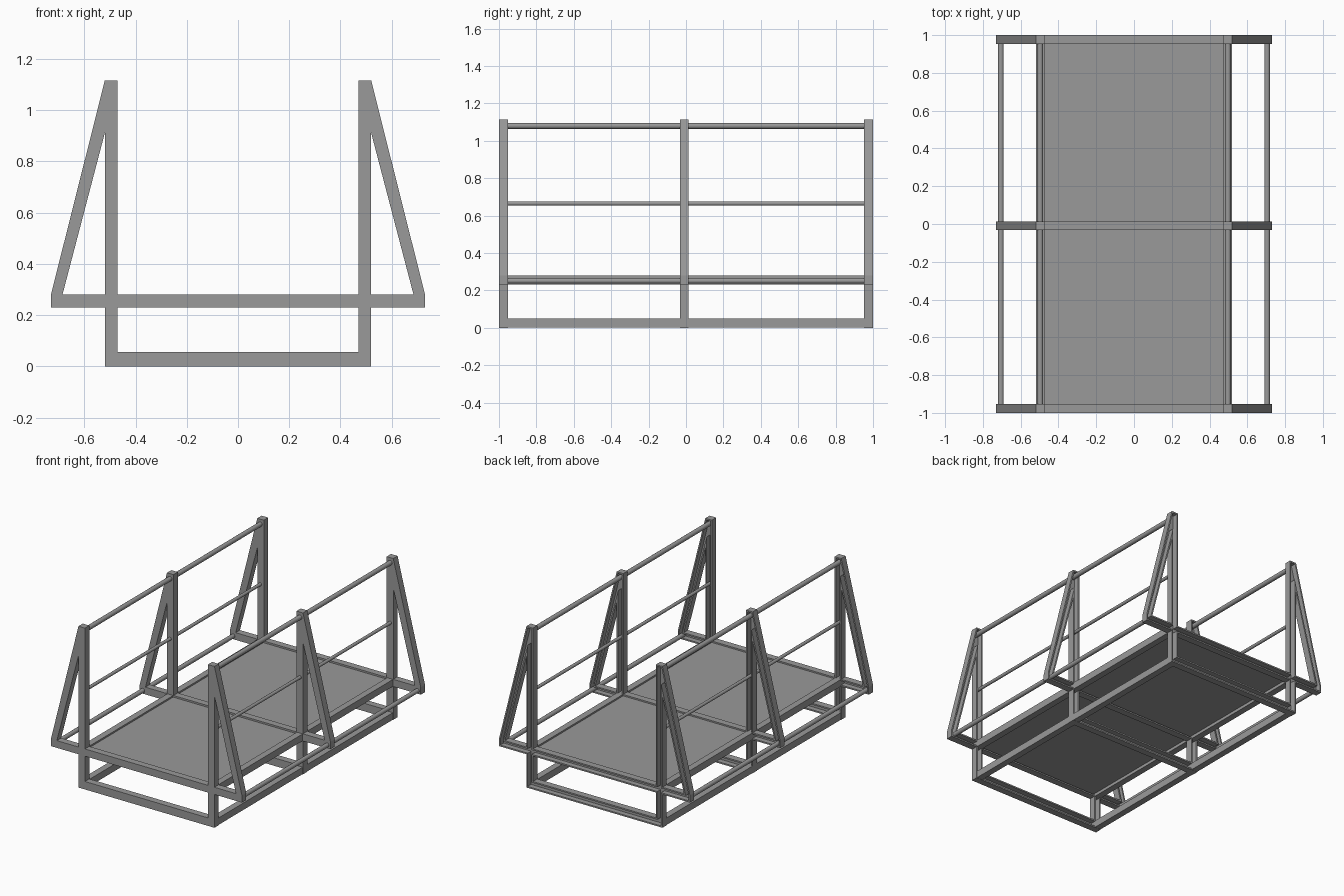
import bpy
import bmesh
from mathutils import Vector

cube = bpy.data.objects.get("Cube")
if cube:
    bpy.data.objects.remove(cube)

steel = bpy.data.materials.new("grey_steel")
steel.use_nodes = True
GREY = (0.32, 0.32, 0.32, 1)
steel.diffuse_color = GREY
steel.node_tree.nodes["Principled BSDF"].inputs["Base Color"].default_value = GREY

WALL = 0.01
DEPTH = 0.047


def finish(bm, name):
    mesh = bpy.data.meshes.new(name)
    bm.to_mesh(mesh)
    bm.free()
    mesh.materials.append(steel)
    obj = bpy.data.objects.new(name, mesh)
    bpy.context.collection.objects.link(obj)
    return obj


def mirrored(points):
    return points + [(-x, z) for x, z in reversed(points)]


def frame(name, y):
    """Open-backed channel frame: posts, braces and cross bars in one outline."""
    outline = mirrored([(0.47, 0.28), (0.47, 1.115), (0.52, 1.115), (0.73, 0.28),
                        (0.73, 0.23), (0.52, 0.23), (0.52, 0)])
    gap = [(0.52, 0.91), (0.685, 0.28), (0.52, 0.28)]
    window = mirrored([(0.47, 0.055), (0.47, 0.23)])
    bm = bmesh.new()
    for loop in (outline, gap, [(-x, z) for x, z in gap], window):
        verts = [bm.verts.new((x, y, z)) for x, z in loop]
        for a, b in zip(verts, verts[1:] + verts[:1]):
            bm.edges.new((a, b))
    bmesh.ops.triangle_fill(bm, use_beauty=True, edges=bm.edges[:], normal=(0, -1, 0))
    # Thicken the outline
    ext = bmesh.ops.extrude_face_region(bm, geom=bm.faces[:], use_keep_orig=True)
    moved = [v for v in ext["geom"] if isinstance(v, bmesh.types.BMVert)]
    bmesh.ops.translate(bm, verts=moved, vec=(0, DEPTH, 0))
    bmesh.ops.recalc_face_normals(bm, faces=bm.faces[:])
    # Hollow it from the back
    back = [f for f in bm.faces if f.normal.y > 0.9]
    bmesh.ops.inset_region(bm, faces=back, thickness=WALL, use_even_offset=True)
    bmesh.ops.inset_region(bm, faces=back, thickness=0, depth=WALL - DEPTH)
    return finish(bm, name)


def box(name, low, high):
    low, high = Vector(low), Vector(high)
    bm = bmesh.new()
    bmesh.ops.create_cube(bm, size=1)
    bmesh.ops.scale(bm, verts=bm.verts, vec=high - low)
    bmesh.ops.translate(bm, verts=bm.verts, vec=(low + high) / 2)
    return finish(bm, name)


def tube(name, x, z, radius):
    bpy.ops.mesh.primitive_cylinder_add(vertices=16, radius=radius, depth=1.945,
                                        location=(x, -0.02, z), rotation=(1.5708, 0, 0))
    obj = bpy.context.object
    obj.name = name
    obj.data.materials.append(steel)
    bpy.ops.object.shade_smooth_by_angle()


# Three transverse frames
for label, y in (("front", -1), ("middle", -0.033), ("back", 1 - DEPTH)):
    frame(label + "_frame", y)

# Walkway deck
box("deck", (-0.48, -0.99, 0.252), (0.48, 0.96, 0.268))

# Lengthwise rails on both sides
for side, s in (("left", 1), ("right", -1)):
    for label, z in (("base", 0.001), ("deck", 0.231)):
        xs = sorted((s * 0.473, s * 0.518))
        box(f"{side}_{label}_rail", (xs[0], -0.992, z), (xs[1], 0.955, z + 0.048))
    tube(side + "_handrail", s * 0.497, 1.08, 0.016)
    tube(side + "_middle_rail", s * 0.497, 0.665, 0.011)
    tube(side + "_outer_rail", s * 0.705, 0.252, 0.015)
